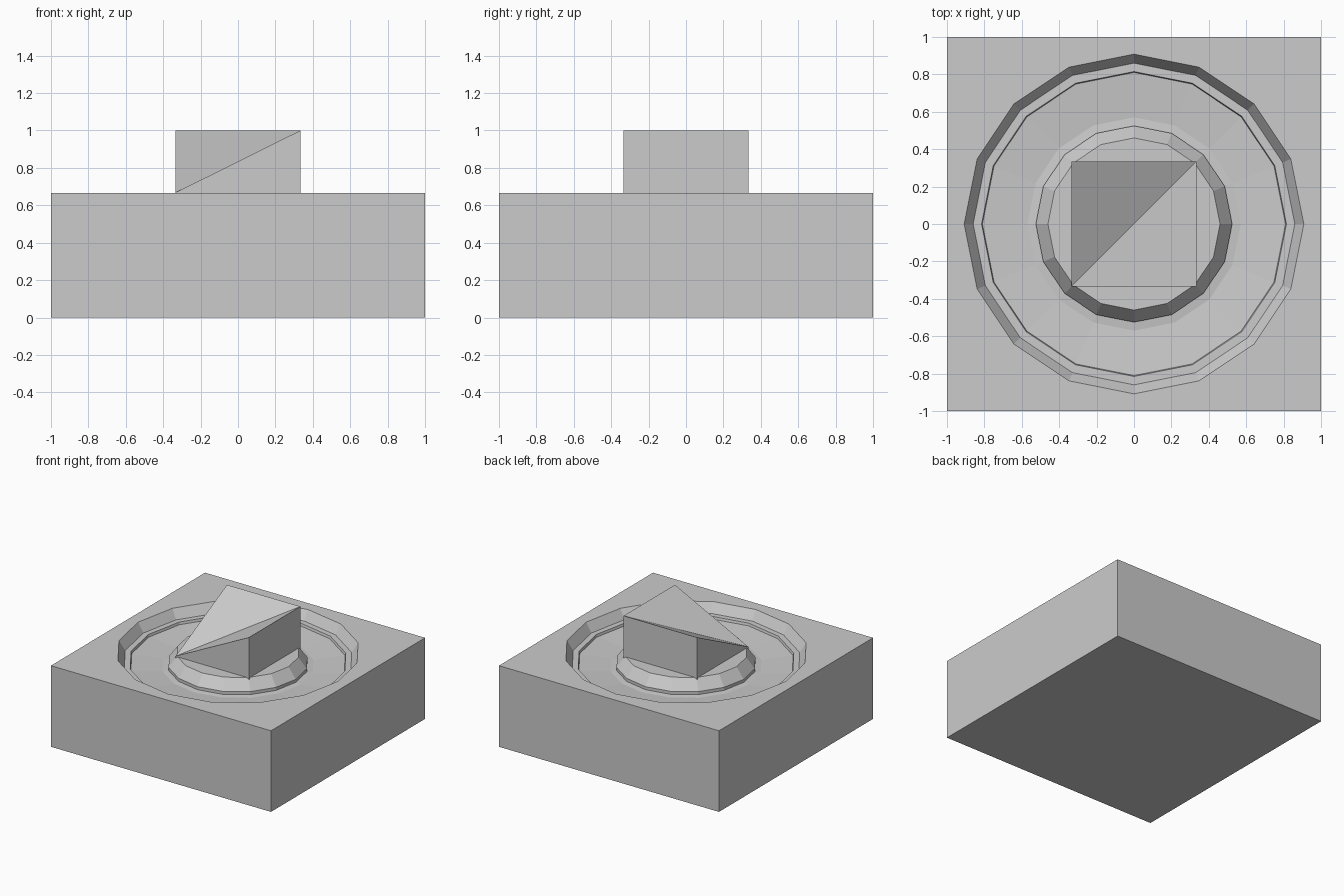
import bpy, bmesh, math

if "Cube" in bpy.data.objects:
    bpy.data.objects.remove(bpy.data.objects["Cube"])

TOP = 2 / 3
HALF = 1 / 3
SIDES = 16


def make_object(name, bm):
    bmesh.ops.recalc_face_normals(bm, faces=bm.faces)
    mesh = bpy.data.meshes.new(name)
    bm.to_mesh(mesh)
    bm.free()
    obj = bpy.data.objects.new(name, mesh)
    bpy.context.collection.objects.link(obj)
    return obj


def box(bm, half, z0, z1):
    result = bmesh.ops.create_cube(bm, size=1)
    for v in result["verts"]:
        v.co = (v.co.x * 2 * half, v.co.y * 2 * half, z1 if v.co.z > 0 else z0)
    return result["verts"]


def ring(name, profile):
    """Sweep a closed (radius, z) profile around the z axis."""
    bm = bmesh.new()
    loops = []
    for i in range(SIDES):
        a = 2 * math.pi * i / SIDES
        loops.append([bm.verts.new((r * math.cos(a), r * math.sin(a), z))
                      for r, z in profile])
    n = len(profile)
    for i in range(SIDES):
        p, q = loops[i], loops[(i + 1) % SIDES]
        for j in range(n):
            k = (j + 1) % n
            bm.faces.new((p[j], q[j], q[k], p[k]))
    return make_object(name, bm)


# Square base slab
bm = bmesh.new()
box(bm, 1, 0, TOP)
base = make_object("base_slab", bm)

# Ring-shaped channel cut into the slab
cutter = ring("channel_cutter", [
    (0.46, 0.80), (0.46, TOP), (0.525, 0.58), (0.525, 0.555), (0.57, 0.55),
    (0.81, 0.57), (0.815, 0.59), (0.86, 0.59), (0.908, TOP), (0.908, 0.80)])
cutter.hide_render = True
cut = base.modifiers.new("channel", 'BOOLEAN')
cut.operation = 'DIFFERENCE'
cut.solver = 'EXACT'
cut.object = cutter
bpy.context.view_layer.objects.active = base
bpy.ops.object.modifier_apply(modifier=cut.name)
bpy.data.objects.remove(cutter)

# Centre block with its front left top corner pulled down
bm = bmesh.new()
verts = box(bm, HALF, 0.56, 1)
tops = [v for v in verts if v.co.z > 0.9]
low = next(v for v in tops if v.co.x < 0 and v.co.y < 0)
far = next(v for v in tops if v.co.x > 0 and v.co.y > 0)
bmesh.ops.connect_verts(bm, verts=[low, far])
low.co.z = TOP + 0.002
make_object("centre_block", bm)
